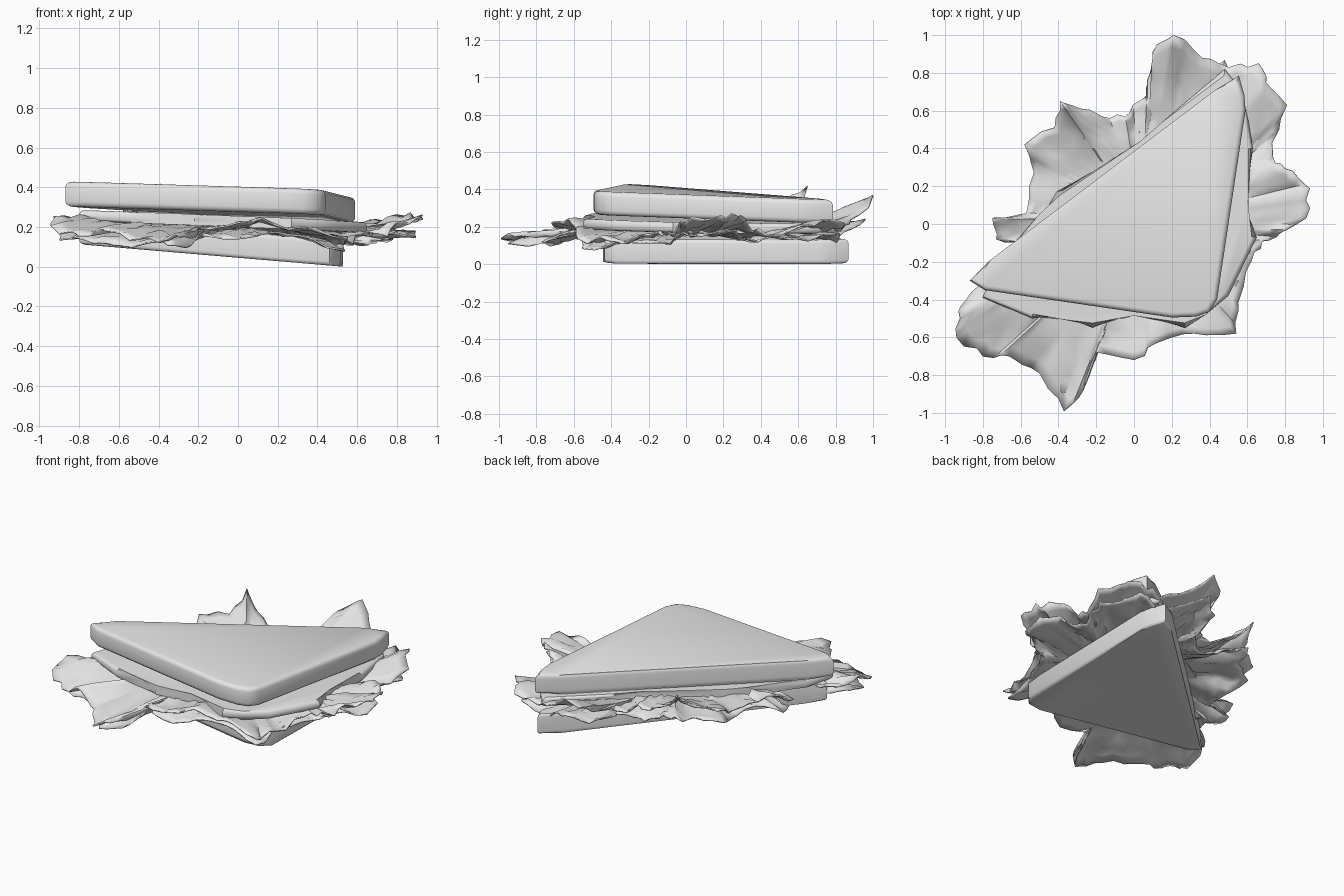
import bpy, bmesh, math, random
from mathutils import Vector

if "Cube" in bpy.data.objects:
    bpy.data.objects.remove(bpy.data.objects["Cube"])

random.seed(4)
mat = bpy.data.materials.new("plain light grey")
mat.diffuse_color = (0.8, 0.8, 0.8, 1)
mat.use_nodes = True
mat.node_tree.nodes["Principled BSDF"].inputs["Base Color"].default_value = mat.diffuse_color


def finish(bm, name, angle):
    bmesh.ops.recalc_face_normals(bm, faces=bm.faces)
    me = bpy.data.meshes.new(name)
    bm.to_mesh(me)
    bm.free()
    ob = bpy.data.objects.new(name, me)
    bpy.context.collection.objects.link(ob)
    me.materials.append(mat)
    bpy.ops.object.select_all(action='DESELECT')
    ob.select_set(True)
    bpy.context.view_layer.objects.active = ob
    bpy.ops.object.shade_smooth_by_angle(angle=math.radians(angle))
    return ob


def slab(name, outline, plane, thick, bevel):
    """Flat slice with rounded rims, lying on a tilted plane (a + bx + cy)."""
    a, b, c = plane
    bm = bmesh.new()
    lo = [bm.verts.new((x, y, a + b * x + c * y)) for x, y in outline]
    hi = [bm.verts.new(v.co + Vector((0, 0, thick))) for v in lo]
    n = len(lo)
    caps = [bm.faces.new(lo[::-1]), bm.faces.new(hi)]
    for i in range(n):
        j = (i + 1) % n
        bm.faces.new((lo[i], lo[j], hi[j], hi[i]))
    rims = [e for f in caps for e in f.edges]
    bmesh.ops.bevel(bm, geom=rims, offset=bevel, segments=3, profile=0.5,
                    affect='EDGES', clamp_overlap=True)
    return finish(bm, name, 40)


def leaf(name, rim, scale, flatten, phase, ripple):
    """Crumpled leaf: rings blending from a flat middle to a ragged rim."""
    pts = []
    for i, p in enumerate(rim):
        p, q = Vector(p), Vector(rim[(i + 1) % len(rim)])
        pts.append(p)
        for f in (0.35, 0.68):
            m = p.lerp(q, f)
            m += Vector((random.uniform(-0.015, 0.015), random.uniform(-0.015, 0.015),
                         random.uniform(-0.025, 0.02)))
            pts.append(m)
    centre = Vector((0.05, 0.0, 0))
    ts = (0.3, 0.5, 0.62, 0.72, 0.8, 0.87, 0.94, 1.0)
    bm = bmesh.new()
    rings = []
    for t in ts:
        ring = []
        for i, p in enumerate(pts):
            d = (p - centre) * t * scale
            x, y = centre.x + d.x, centre.y + d.y
            base = 0.195 - 0.07 * x
            w = max(0.0, (t - 0.5) / 0.5) ** 1.2
            rim_z = p.z + (0.5 * p.z + 0.03 - p.z) * flatten
            z = base + w * (rim_z - base)
            z += w * ripple * math.sin(i * 0.8 + phase + t * 5)
            if 0.6 < t < 1:
                z += random.uniform(-0.012, 0.012)
            ring.append(bm.verts.new((x, y, max(z, 0.06))))
        rings.append(ring)
    n = len(pts)
    for r0, r1 in zip(rings, rings[1:]):
        for i in range(n):
            j = (i + 1) % n
            bm.faces.new((r0[i], r0[j], r1[j], r1[i]))
    mid = bm.verts.new((centre.x, centre.y, 0.192))
    for i in range(n):
        bm.faces.new((mid, rings[0][i], rings[0][(i + 1) % n]))
    ob = finish(bm, name, 50)
    s = ob.modifiers.new("thickness", 'SOLIDIFY')
    s.thickness = 0.008
    s.offset = 0
    return ob


# bread slices
slab("top_bread",
     [(-0.87, -0.30), (-0.79, -0.35), (0.20, -0.495), (0.33, -0.49), (0.40, -0.465),
      (0.44, -0.40), (0.59, 0.60), (0.585, 0.68), (0.555, 0.785), (0.43, 0.71),
      (-0.76, -0.19)],
     (0.262, -0.0355, -0.032), 0.127, 0.026)
slab("bottom_bread",
     [(-0.80, -0.33), (-0.72, -0.38), (0.36, -0.445), (0.46, -0.435), (0.515, -0.37),
      (0.53, 0.70), (0.525, 0.77), (0.48, 0.868), (0.36, 0.78), (-0.71, -0.24)],
     (0.045, -0.085, 0), 0.13, 0.02)

# filling slice under the top bread
slab("filling_slice",
     [(-0.80, -0.39), (-0.54, -0.50), (-0.38, -0.48), (-0.22, -0.55), (0.0, -0.46),
      (0.27, -0.55), (0.38, -0.48), (0.50, -0.38), (0.65, -0.07), (0.58, 0.10),
      (0.63, 0.40), (0.58, 0.70), (0.48, 0.82), (0.15, 0.54), (0.05, 0.42),
      (-0.41, 0.17), (-0.48, 0.04), (-0.74, -0.20)],
     (0.193, -0.04, -0.012), 0.056, 0.024)

# ragged leaf rim: x, y, z
rim = [(-0.86, -0.36, .22), (-0.93, -0.46, .24), (-0.94, -0.60, .21), (-0.80, -0.70, .16),
       (-0.66, -0.70, .17), (-0.50, -0.79, .15), (-0.37, -0.99, .13), (-0.27, -0.88, .15),
       (-0.20, -0.68, .20), (0.0, -0.72, .21), (0.12, -0.63, .25), (0.32, -0.58, .20),
       (0.54, -0.58, .13), (0.55, -0.42, .14), (0.62, -0.2, .15), (0.68, -0.09, .17),
       (0.77, -0.05, .20), (0.91, 0.03, .24), (0.93, 0.19, .27), (0.84, 0.28, .25),
       (0.75, 0.32, .22), (0.73, 0.43, .17), (0.81, 0.63, .20), (0.70, 0.75, .24),
       (0.66, 0.85, .22), (0.50, 0.83, .17), (0.36, 0.88, .25), (0.21, 1.0, .36),
       (0.10, 0.91, .30), (0.07, 0.68, .22), (-0.02, 0.59, .20), (-0.13, 0.56, .22),
       (-0.28, 0.61, .30), (-0.39, 0.65, .41), (-0.42, 0.51, .30), (-0.58, 0.42, .27),
       (-0.53, 0.27, .21), (-0.57, 0.06, .20), (-0.75, 0.03, .25), (-0.73, -0.08, .21),
       (-0.60, -0.11, .21), (-0.72, -0.27, .23)]
leaf("upper_leaf", rim, 1.0, 0.0, 0.0, 0.012)
leaf("lower_leaf", rim, 0.96, 0.85, 2.0, 0.016)
